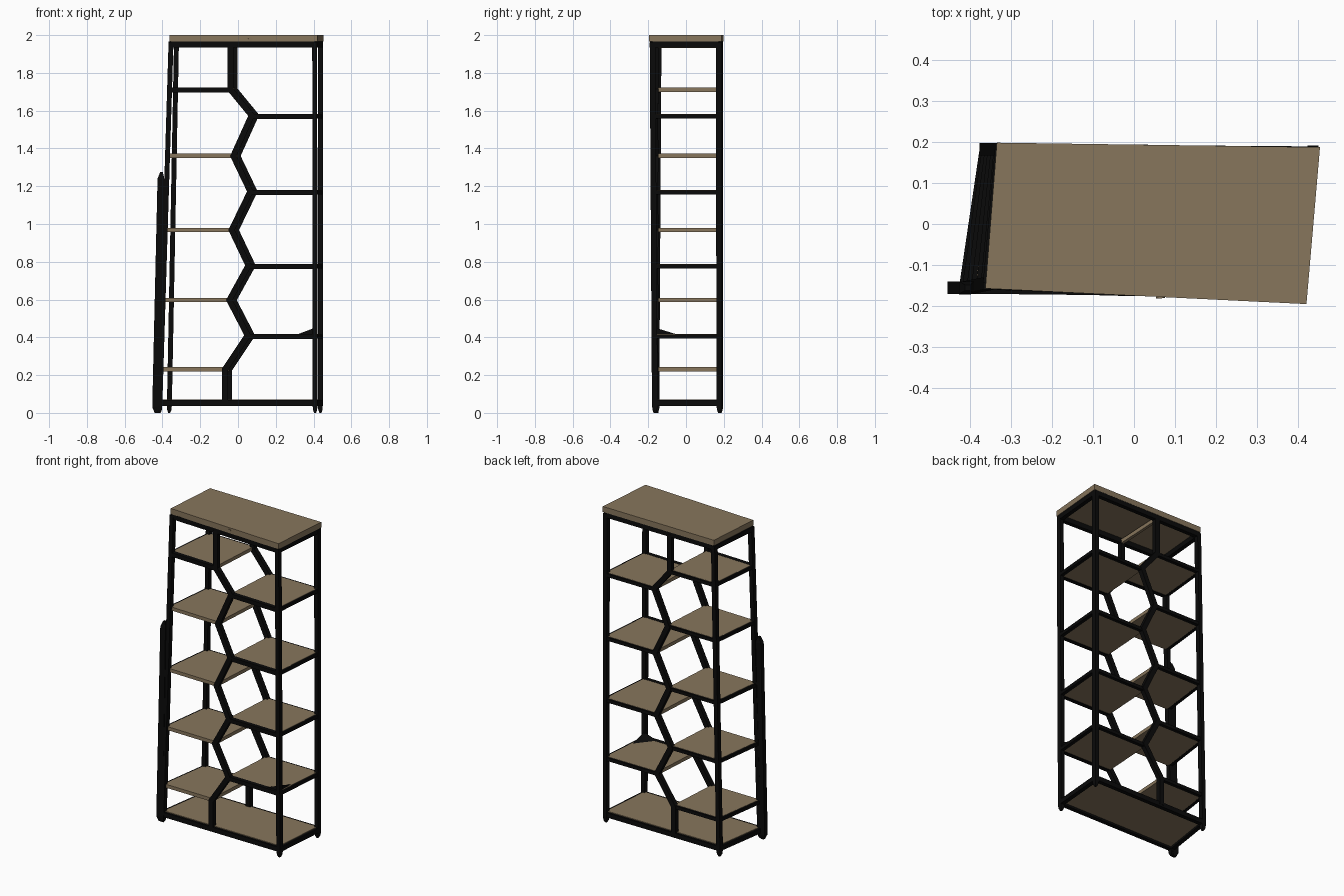
import bpy, bmesh, math
from mathutils import Vector

if "Cube" in bpy.data.objects:
    bpy.data.objects.remove(bpy.data.objects["Cube"])


def material(name, rgb):
    m = bpy.data.materials.new(name)
    m.diffuse_color = (*rgb, 1)
    m.use_nodes = True
    m.node_tree.nodes["Principled BSDF"].inputs["Base Color"].default_value = m.diffuse_color
    return m


TAN = material("tan wood", (0.245, 0.182, 0.108))
BLACK = material("black metal", (0.003, 0.003, 0.003))

# Corner post centres at floor and at top (frame leans slightly to the left)
BOTTOM = {"FL": (-0.415, -0.157), "BL": (-0.364, 0.182), "BR": (0.436, 0.176), "FR": (0.408, -0.165)}
TOP = {"FL": (-0.355, -0.145), "BL": (-0.326, 0.182), "BR": (0.436, 0.174), "FR": (0.406, -0.177)}


def corner(k, z):
    a, b = Vector(BOTTOM[k]), Vector(TOP[k])
    p = a.lerp(b, z / 1.95)
    return Vector((p.x, p.y, z))


def rail_point(side, x, z):
    """Point on the front (F) or back (B) frame plane."""
    l, r = corner(side + "L", z), corner(side + "R", z)
    t = (x - l.x) / (r.x - l.x)
    return Vector((x, l.y + (r.y - l.y) * t, z))


def finish(name, bm, mat):
    bmesh.ops.recalc_face_normals(bm, faces=bm.faces)
    me = bpy.data.meshes.new(name)
    bm.to_mesh(me)
    bm.free()
    me.materials.append(mat)
    ob = bpy.data.objects.new(name, me)
    bpy.context.collection.objects.link(ob)
    return ob


def loft(name, rings, mat):
    bm = bmesh.new()
    rows = [[bm.verts.new(p) for p in ring] for ring in rings]
    n = len(rows[0])
    for a, b in zip(rows, rows[1:]):
        for i in range(n):
            bm.faces.new((a[i], a[(i + 1) % n], b[(i + 1) % n], b[i]))
    bm.faces.new(rows[0])
    bm.faces.new(rows[-1])
    return finish(name, bm, mat)


def bar(name, a, b, w, h, mat=BLACK):
    """Horizontal box beam."""
    d = (b - a).normalized()
    s = d.cross(Vector((0, 0, 1))).normalized() * w / 2
    u = Vector((0, 0, h / 2))
    loft(name, [[p + s + u, p - s + u, p - s - u, p + s - u] for p in (a, b)], mat)


def board(name, pts, z0, z1, mat=TAN):
    loft(name, [[(p[0], p[1], z) for p in pts] for z in (z0, z1)], mat)


def post(name, sections, mat=BLACK):
    """Upright from (centre, half width, half depth) sections."""
    loft(name, [[(c.x + i * w, c.y + j * d, c.z) for i, j in ((-1, -1), (1, -1), (1, 1), (-1, 1))]
                for c, w, d in sections], mat)


# Corner posts with tapered feet
for k, label in (("FL", "front_left"), ("FR", "front_right"), ("BL", "back_left"), ("BR", "back_right")):
    post(label + "_post", [(corner(k, 0), 0.005, 0.006), (corner(k, 0.015), 0.011, 0.012),
                           (corner(k, 0.04), 0.013, 0.015), (corner(k, 1.96), 0.013, 0.015)])

# Extra upright beside the front left post
post("side_rail", [(Vector((-0.431, -0.155, 0.0)), 0.01, 0.008),
                   (Vector((-0.431, -0.155, 0.03)), 0.023, 0.015),
                   (Vector((-0.408, -0.155, 1.24)), 0.018, 0.015),
                   (Vector((-0.405, -0.155, 1.275)), 0.007, 0.007)])

# Top and bottom frames
for z, label in ((0.052, "bottom"), (1.95, "top")):
    for a, b in (("FL", "FR"), ("BL", "BR"), ("FL", "BL"), ("FR", "BR")):
        bar(label + "_frame_bar", corner(a, z), corner(b, z), 0.026, 0.03)
board("bottom_board", [corner(k, 0.05) for k in ("FL", "FR", "BR", "BL")], 0.05, 0.071)
board("top_board", [(-0.362, -0.157), (0.42, -0.195), (0.453, 0.187), (-0.334, 0.198)], 1.965, 2.0)

# Round fastener on the front edge of the top board
bpy.ops.mesh.primitive_cylinder_add(vertices=12, radius=0.011, depth=0.006,
                                    location=(0.065, -0.178, 1.98), rotation=(math.pi / 2, 0, 0.05))
bpy.context.object.name = "top_fastener"
bpy.context.object.data.materials.append(TAN)

# Zigzag dividers, front and back, as mitred strips
ZIGZAG = [(-0.028, 1.95), (-0.028, 1.71), (0.083, 1.575), (-0.014, 1.36), (0.076, 1.172),
          (-0.023, 0.968), (0.066, 0.78), (-0.035, 0.597), (0.062, 0.41), (-0.058, 0.23), (-0.058, 0.05)]


def divider(name, side, shift, w, d):
    pts = [Vector((x + shift, z)) for x, z in ZIGZAG]
    rings = []
    for i, p in enumerate(pts):
        d0 = (p - pts[i - 1]).normalized() if i else (pts[1] - p).normalized()
        d1 = (pts[i + 1] - p).normalized() if i < len(pts) - 1 else d0
        n0, n1 = Vector((-d0.y, d0.x)), Vector((-d1.y, d1.x))
        m = (n0 + n1).normalized()
        m *= w / 2 / m.dot(n0)
        y = rail_point(side, p.x, p.y).y
        rings.append([(p.x + s * m.x, y + t * d, p.y + s * m.y)
                      for s, t in ((-1, -1), (1, -1), (1, 1), (-1, 1))])
    loft(name, rings, BLACK)


SHIFT = 0.011
divider("front_divider", "F", -SHIFT, 0.031, 0.014)
divider("back_divider", "B", SHIFT, 0.031, 0.014)
bar("top_divider_crosspiece", rail_point("F", -0.036, 1.945), rail_point("B", -0.02, 1.945), 0.018, 0.025, TAN)

# Left shelves (tan front edge) and right shelves (dark rims)
for i, (x, z) in enumerate(ZIGZAG[1:-1]):
    left = i % 2 == 0
    z = z if left else round(z - 0.005, 3)
    end = "L" if left else "R"
    f_in, b_in = rail_point("F", x - SHIFT, z), rail_point("B", x + SHIFT, z)
    f_out, b_out = corner("F" + end, z), corner("B" + end, z)
    label = ("left" if left else "right") + "_shelf"
    board(label, [f_in, f_out, b_out, b_in], z - 0.010, z + 0.012)
    bar(label + "_end_bar", f_out, b_out, 0.022, 0.021)
    bar(label + "_back_bar", b_in, b_out, 0.022, 0.021)
    if not left or i == 0:
        bar(label + "_front_bar", f_in, f_out, 0.026, 0.026)

# Raised corner gusset on the lowest right shelf
bm = bmesh.new()
v = [bm.verts.new(p) for p in ((0.30, -0.165, 0.41), (0.405, -0.165, 0.41),
                               (0.41, -0.03, 0.41), (0.405, -0.16, 0.45))]
for f in ((0, 1, 2), (0, 1, 3), (1, 2, 3), (0, 2, 3)):
    bm.faces.new([v[j] for j in f])
finish("corner_gusset", bm, BLACK)
